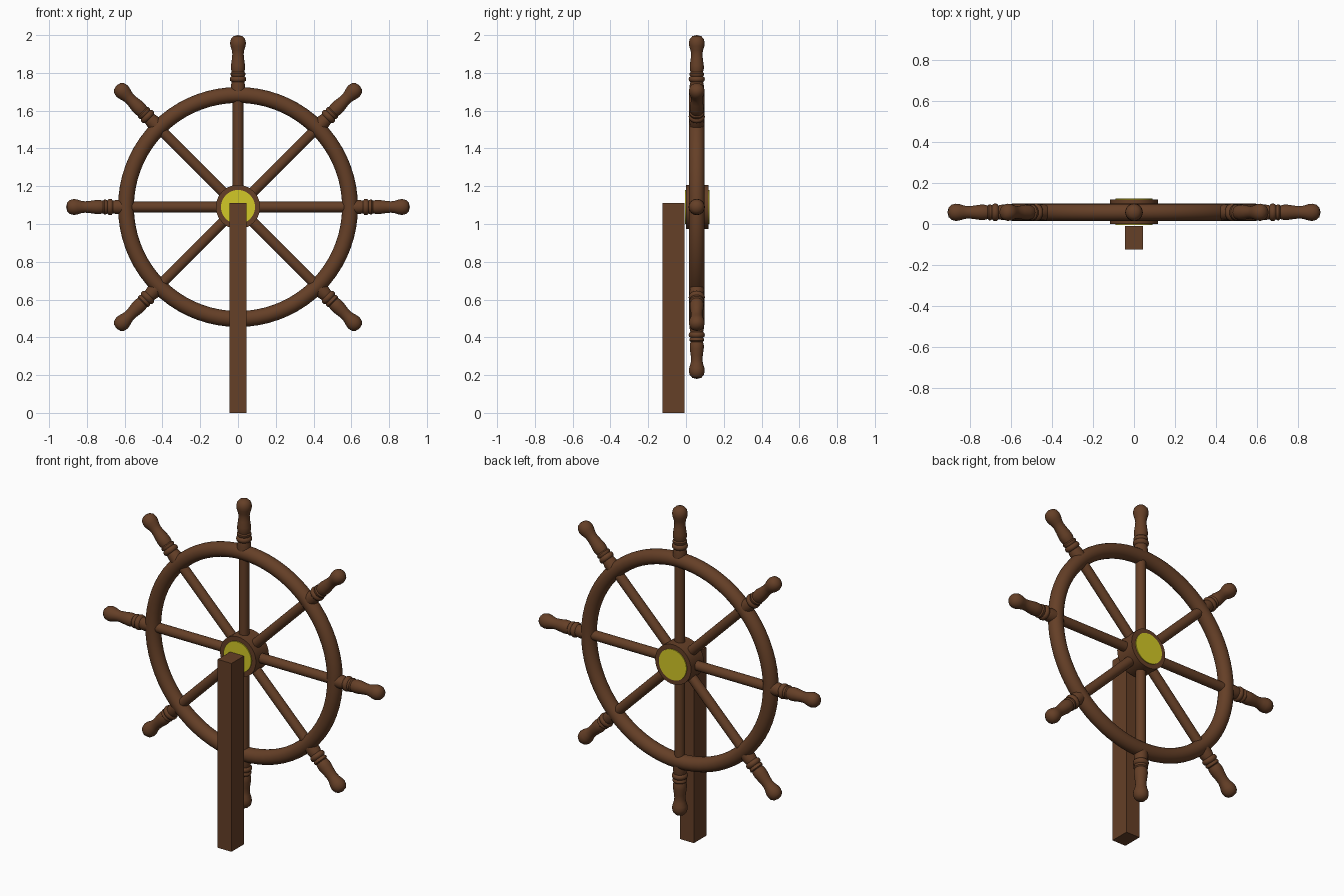
import bpy, math
from mathutils import Matrix, Vector

cube = bpy.data.objects.get("Cube")
if cube:
    bpy.data.objects.remove(cube, do_unlink=True)

CENTRE = Vector((0, 0.057, 1.09))


def make_material(name, colour):
    m = bpy.data.materials.new(name)
    m.use_nodes = True
    m.diffuse_color = colour
    m.node_tree.nodes["Principled BSDF"].inputs["Base Color"].default_value = colour
    return m


wood = make_material("dark_wood", (0.13, 0.05, 0.02, 1))
brass = make_material("yellow_brass", (0.65, 0.58, 0.02, 1))


def finish(name, mat, smooth=True):
    ob = bpy.context.object
    ob.name = name
    ob.data.materials.append(mat)
    if smooth:
        bpy.ops.object.shade_smooth_by_angle(angle=math.radians(40))
    return ob


def lathe(name, profile, matrix, mat, sides=32):
    """Spin (radius, height) points about local z; zero radius makes a pole."""
    verts, rings, faces = [], [], []
    for r, h in profile:
        n = sides if r > 0 else 1
        rings.append([len(verts) + i for i in range(n)])
        for i in range(n):
            a = math.tau * i / sides
            verts.append((r * math.cos(a), r * math.sin(a), h))
    for lo, hi in zip(rings, rings[1:]):
        for i in range(sides):
            j = (i + 1) % sides
            quad = [lo[i % len(lo)], lo[j % len(lo)], hi[j % len(hi)], hi[i % len(hi)]]
            faces.append(list(dict.fromkeys(quad)))
    mesh = bpy.data.meshes.new(name)
    mesh.from_pydata(verts, [], faces)
    ob = bpy.data.objects.new(name, mesh)
    bpy.context.collection.objects.link(ob)
    ob.matrix_world = matrix
    bpy.ops.object.select_all(action="DESELECT")
    ob.select_set(True)
    bpy.context.view_layer.objects.active = ob
    return finish(name, mat)


# Post
bpy.ops.mesh.primitive_cube_add(size=1, location=(0, -0.067, 0.555))
bpy.context.object.scale = (0.09, 0.116, 1.11)
finish("post", wood, smooth=False)

# Rim
bpy.ops.mesh.primitive_torus_add(location=CENTRE, rotation=(math.pi / 2, 0, 0),
                                 major_radius=0.593, minor_radius=0.042,
                                 major_segments=72, minor_segments=20)
finish("rim", wood)

# Hub drum with a brass disc showing on both ends
axle = Matrix.Translation((0, 0.06, CENTRE.z)) @ Matrix.Rotation(-math.pi / 2, 4, "X")
lathe("hub", [(0, -0.06), (0.117, -0.06), (0.117, 0.06), (0, 0.06)], axle, wood, 40)
lathe("hub_disc", [(0, -0.066), (0.09, -0.066), (0.09, 0.065), (0, 0.065)], axle, brass, 40)

# Spokes and turned handles
spoke = [(0, 0.05), (0.028, 0.05), (0.028, 0.6), (0, 0.6)]
handle = [(0, 0.58), (0.036, 0.58), (0.038, 0.64), (0.034, 0.662), (0.041, 0.668),
          (0.043, 0.677), (0.041, 0.686), (0.034, 0.692), (0.039, 0.70), (0.039, 0.708),
          (0.033, 0.714), (0.037, 0.73), (0.037, 0.75), (0.032, 0.785), (0.03, 0.81),
          (0.033, 0.83), (0.04, 0.852), (0.042, 0.87), (0.037, 0.89), (0.024, 0.904),
          (0, 0.91)]
for k in range(8):
    turn = Matrix.Translation(CENTRE) @ Matrix.Rotation(k * math.tau / 8, 4, "Y")
    lathe(f"spoke_{k + 1}", spoke, turn, wood, 20)
    lathe(f"handle_{k + 1}", handle, turn, wood, 24)
